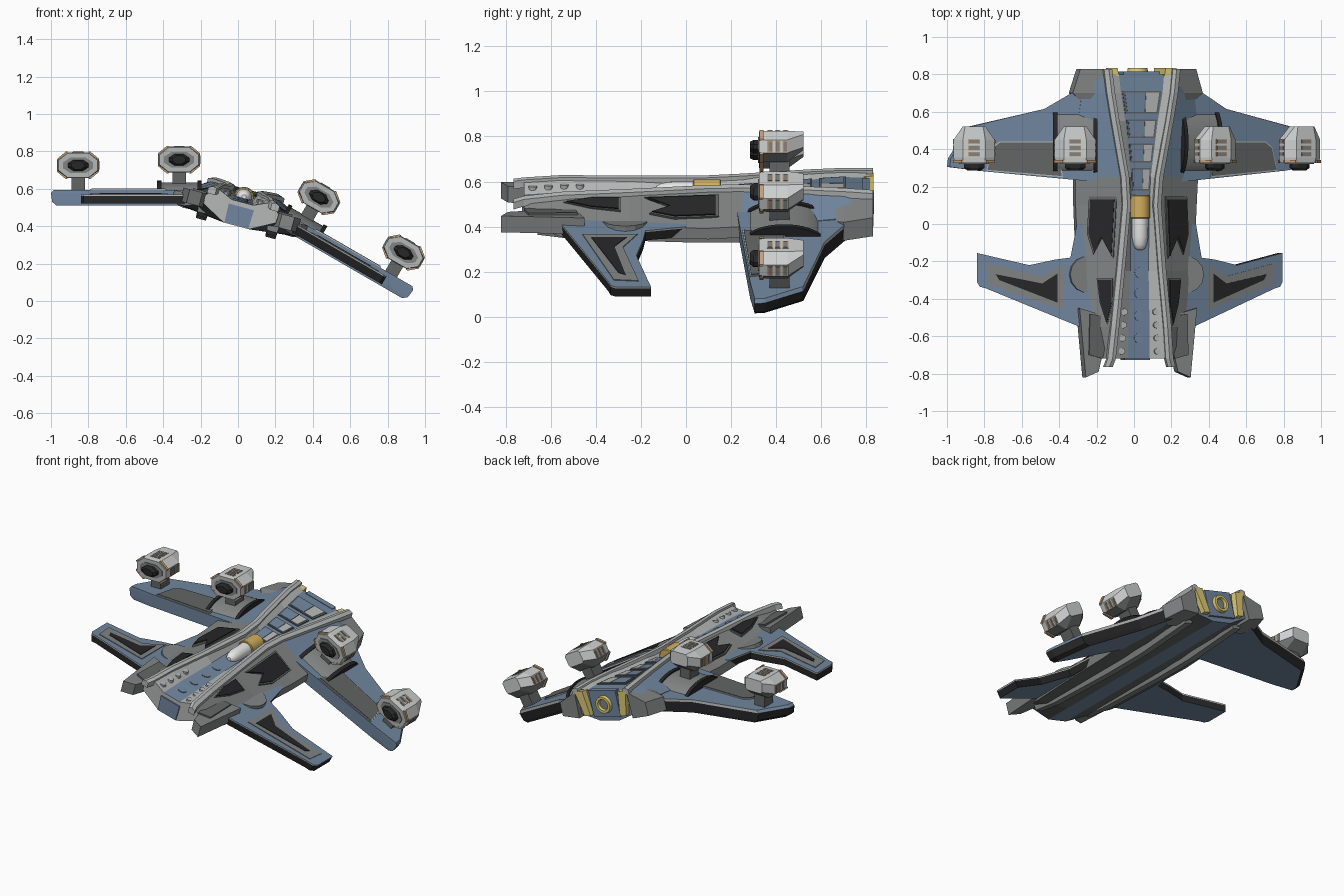
import bpy, bmesh, math
from mathutils import Matrix, Vector

if "Cube" in bpy.data.objects:
    bpy.data.objects.remove(bpy.data.objects["Cube"])

COLORS = {
    "steel_blue": (.165, .24, .345), "light_gray": (.46, .48, .47), "mid_gray": (.22, .23, .23),
    "dark_gray": (.125, .13, .13), "black": (.02, .02, .022), "gold": (.64, .43, .11),
    "pale_yellow": (.72, .60, .18), "orange": (.55, .36, .22), "white": (.85, .85, .84),
    "pale_gray": (.62, .64, .64)}
MATS = {}
for n, c in COLORS.items():
    MATS[n] = bpy.data.materials.new(n)
    MATS[n].diffuse_color = (*c, 1)

# Frames: the whole craft is banked 15 degrees and the wings droop 15 degrees
R = lambda deg: Matrix.Rotation(math.radians(deg), 4, 'Y')
BODY = Matrix.Translation((.04, 0, .585)) @ R(15)
def side_frame(side, droop=0, at=(0, 0, 0)):
    return BODY @ Matrix.Diagonal((side, 1, 1, 1)) @ Matrix.Translation(at) @ R(droop)

def loft(name, rings, M, color, rule=None, smooth=False):
    """Skin rings of points; rule(normal, centre) may return another colour."""
    bm = bmesh.new()
    vs = [[bm.verts.new(p) for p in r] for r in rings]
    n = len(rings[0])
    for a, b in zip(vs, vs[1:]):
        for i in range(n):
            bm.faces.new((a[i], a[(i + 1) % n], b[(i + 1) % n], b[i]))
    bm.faces.new(vs[0])
    bm.faces.new(vs[-1])
    bmesh.ops.recalc_face_normals(bm, faces=bm.faces)
    me = bpy.data.meshes.new(name)
    used = [color]
    for f in bm.faces:
        c = (rule(f.normal, f.calc_center_median()) if rule else None) or color
        if c not in used:
            used.append(c)
        f.material_index = used.index(c)
        f.smooth = smooth
    bm.transform(M)
    if M.determinant() < 0:
        bmesh.ops.reverse_faces(bm, faces=bm.faces)
    bm.to_mesh(me)
    bm.free()
    for c in used:
        me.materials.append(MATS[c])
    if smooth:
        me.set_sharp_from_angle(angle=math.radians(35))
    ob = bpy.data.objects.new(name, me)
    bpy.context.collection.objects.link(ob)
    return ob

def prism(name, pts, levels, M, color, rule=None):
    return loft(name, [[(x, y, z) for x, y in pts] for z in levels], M, color, rule)

def box(name, x, y, z, M, color):
    return prism(name, [(x[0], y[0]), (x[1], y[0]), (x[1], y[1]), (x[0], y[1])], z, M, color)

def lathe(name, prof, M, color, cz=0, n=24, rule=None):
    """Round part along y from (y, radius) pairs."""
    ang = [2 * math.pi * i / n for i in range(n)]
    return loft(name, [[(r * math.cos(a), y, cz + r * math.sin(a)) for a in ang] for y, r in prof],
                M, color, rule, True)

def disc(name, x, y, r, z, M, color, n=16):
    return prism(name, [(x + r * math.cos(2 * math.pi * i / n), y + r * math.sin(2 * math.pi * i / n))
                        for i in range(n)], z, M, color)

# Hull: (y, spine half width, spine height, ridge x, ridge height, side x, side height)
SEC = [(-.72, .06, -.06, .15, -.02, .20, -.07), (-.55, .058, -.05, .135, -.005, .30, -.11),
       (-.25, .05, -.04, .105, 0, .32, -.11), (.10, .05, -.03, .075, .01, .335, -.11),
       (.25, .055, -.015, .085, .015, .34, -.10), (.55, .09, 0, .14, .02, .33, -.08),
       (.70, .115, .005, .165, .02, .31, -.07), (.80, .125, 0, .18, .015, .28, -.07)]
hull = []
for y, sp, c, a, t, W, ws in SEC:
    half = [(sp, c), (a, t), (W, ws), (W, ws - .05), (.07, -.19)]
    hull.append([(x, y, z) for x, z in half] + [(-x, y, z) for x, z in reversed(half)])
def hull_color(n, c):
    if n.y < -.9:
        return "light_gray"
    if n.y > .9 or abs(c.x) < .01:
        return "steel_blue"
    if n.z > .2 and n.x * c.x < 0:
        return "light_gray"
    if n.z > .2 and c.y > .25:
        return "steel_blue"
    if n.z < -.5:
        return "dark_gray"
loft("hull", hull, BODY, "mid_gray", hull_color)
loft("bow_plate", [[(-.07, y, -.085), (.07, y, -.085), (.066, y, -.186), (-.066, y, -.186)] for y in (-.728, -.70)],
     BODY, "steel_blue")

def spine_at(y, k):
    for p, q in zip(SEC, SEC[1:]):
        if p[0] <= y <= q[0]:
            return p[k] + (q[k] - p[k]) * (y - p[0]) / (q[0] - p[0])

# Spine ports
for i, y in enumerate((-.26, -.37, -.49, -.61)):
    z = spine_at(y, 2)
    disc(f"spine_port_{i}", 0, y, .027, (z - .02, z + .004), BODY, "steel_blue")

# Canopy windows along the rear spine
for i, (y0, y1) in enumerate(((.18, .30), (.33, .43), (.46, .56), (.59, .71))):
    h0, h1 = spine_at(y0, 1) - .006, spine_at(y1, 1) - .008
    z0, z1 = spine_at(y0, 2), spine_at(y1, 2)
    for nm, k0, k1, e, up, col in (("frame", -1, 1, 0, .006, "dark_gray"),
                                   ("glass", -.88, .15, .008, .009, "steel_blue"),
                                   ("light", .2, .88, .008, .009, "light_gray")):
        low = [(k0 * h0, y0 + e, z0 - .02), (k1 * h0, y0 + e, z0 - .02),
               (k1 * h1, y1 - e, z1 - .02), (k0 * h1, y1 - e, z1 - .02)]
        top = [(x, y, z + .02 + up) for x, y, z in low]
        loft(f"window_{nm}_{i}", [low, top], BODY, col)

# Capsule on the spine: gold collar and white nose
lathe("capsule_collar", [(.03, .05), (.035, .054), (.15, .054), (.155, .05)], BODY, "gold", cz=-.03)
lathe("capsule_nose", [(-.14, .012), (-.13, .026), (-.11, .036), (-.07, .043), (.04, .045)],
      BODY, "white", cz=-.03)

# Stern: main engine
box("stern_block", (-.10, .10), (.78, .815), (-.16, .005), BODY, "steel_blue")
lathe("main_engine_ring", [(.80, .058), (.835, .052), (.835, .036), (.818, .032)], BODY, "pale_yellow", cz=-.08,
      rule=lambda n, c: "mid_gray" if n.y > .9 and abs(c.x) < .01 and abs(c.z + .08) < .01 else None)

def octagon(y, w, top, bot, cx=.05, cz=.04):
    p = [(w, top - cz), (w - cx, top), (-w + cx, top), (-w, top - cz),
         (-w, bot + cz), (-w + cx, bot), (w - cx, bot), (w, bot + cz)]
    return [(x, y, z) for x, z in p]

def pod(tag, s, h, M):
    """Octagonal gun pod on a post."""
    F = M @ Matrix.Translation((s, 0, h))
    loft(f"pod_{tag}", [octagon(.325, .105, .066, -.066), octagon(.355, .11, .07, -.068),
                        octagon(.45, .11, .07, -.068), octagon(.522, .06, .066, -.015, .012, .012)],
         F, "pale_gray", lambda n, c: "light_gray" if n.y < -.7 else "mid_gray" if n.z < -.5 else None)
    loft(f"pod_face_{tag}", [octagon(.320, .08, .042, -.042, .04, .026), octagon(.34, .08, .042, -.042, .04, .026)],
         F, "mid_gray")
    loft(f"pod_barrel_{tag}", [octagon(.285, .035, .022, -.022, .02, .014), octagon(.30, .055, .03, -.03, .03, .02),
                               octagon(.34, .055, .03, -.03, .03, .02)], F, "black")
    box(f"pod_post_{tag}", (-.036, .036), (.37, .46), (-h, -.06), F, "dark_gray")
    for i in range(3):
        y = .36 + i * .034
        box(f"pod_top_slot_frame_{tag}_{i}", (-.032, .032), (y, y + .026), (.05, .072), F, "orange")
        box(f"pod_top_slot_{tag}_{i}", (-.028, .028), (y + .004, y + .022), (.05, .074), F, "mid_gray")
        for k in (-1, 1):
            x = sorted((k * .09, k * .112))
            box(f"pod_side_slot_{tag}_{i}_{k}", x, (y, y + .026), (-.027, .027), F, "orange")
            x = sorted((k * .09, k * .114))
            box(f"pod_side_slot_core_{tag}_{i}_{k}", x, (y + .005, y + .021), (-.022, .022), F, "mid_gray")
    for k in (-1, 1):
        for v in (-1, 1):
            loft(f"pod_trim_{tag}_{k}_{v}", [[(k * .113, y, v * .024), (k * .113, y, v * .034),
                 (k * .066, y, v * .073), (k * .056, y, v * .073), (k * .062, y, v * .062)]
                 for y in (.327, .343)], F, "orange")

REAR = [(1.04, .305), (1.035, .35), (.93, .52), (.52, .615), (.34, .72), (.18, .76), (.18, .22), (.40, .24),
        (.88, .285)]
FORE = [(.88, -.155), (.60, -.22), (.46, -.19), (.38, -.18), (.345, 0), (.22, 0), (.22, -.58), (.33, -.55),
        (.83, -.345), (.865, -.335), (.88, -.31)]
def arc(s, r, h):
    return [(s, .435 + r * math.cos(math.pi * i / 20), -.03 + h * math.sin(math.pi * i / 20)) for i in range(21)]

for side, tag in ((1, "right"), (-1, "left")):
    B, W = side_frame(side), side_frame(side, 15)
    D = side_frame(side, 25, (.09, 0, .008))      # sloping side deck
    # Main wing with black edge, panel and drum; the tip is rounded off
    tip = lambda z, d: [(x - (d if x > .9 else 0), y, z) for x, y in REAR]
    loft(f"main_wing_{tag}", [tip(-.075, .03), tip(-.055, .006), tip(-.008, 0), tip(.008, .015)], W, "steel_blue",
         lambda n, c: "black" if abs(n.z) < .8 and n.y > -.5 and c.z < -.01 else
         "light_gray" if n.y > .5 else None)
    P = [(.45, .44), (.76, .44), (.80, .41), (.83, .285), (.42, .25)]
    prism(f"wing_panel_rim_{tag}", P, (0, .013), W, "light_gray")
    prism(f"wing_panel_{tag}", [(.63 + (x - .63) * .97, .355 + (y - .355) * .94) for x, y in P], (0, .017), W,
          "dark_gray")
    loft(f"wing_drum_{tag}", [arc(.25, .172, .078), arc(.46, .172, .078)], W, "mid_gray", smooth=True)
    for s0 in (.235, .45):
        loft(f"drum_rim_{tag}_{s0}", [arc(s0, .18, .088), arc(s0 + .022, .18, .088)], W, "black", smooth=True)
    pod("inner_" + tag, .355, .17, W)
    pod("outer_" + tag, .895, .14, W)
    # Fore wing with dark inlay
    prism(f"fore_wing_{tag}", FORE, (-.065, -.023, -.015), W, "steel_blue",
          lambda n, c: ("black" if c.z < -.03 else "light_gray") if abs(n.z) < .5 else None)
    prism(f"fore_wing_frame_{tag}", [(.83, -.21), (.82, -.32), (.415, -.46), (.415, -.215), (.53, -.28)],
          (-.02, -.011), W, "mid_gray")
    prism(f"fore_wing_inlay_{tag}", [(.78, -.268), (.76, -.30), (.45, -.42), (.45, -.265), (.53, -.318)],
          (-.02, -.008), W, "black")
    # Long light ridge rails beside the spine
    loft(f"ridge_rail_{tag}", [[(a - .012, y, t - .03), (a - .012, y, t + .006), (a + .008, y, t + .012),
                                (a + .032, y, t + .002), (a + .032, y, t - .03)]
                               for y, sp, c, a, t, w, ws in [(-.765, 0, 0, .165, -.03, 0, 0)] + SEC[:-1] +
                               [(.83, 0, 0, .18, .015, 0, 0)]], B, "light_gray")
    for i, y in enumerate((-.47, -.54, -.61, -.68)):
        x = (spine_at(y, 1) + spine_at(y, 3)) / 2 - .004
        z = (spine_at(y, 2) + spine_at(y, 4)) / 2
        disc(f"ridge_port_{tag}_{i}", x, y, .018, (z - .02, z + .005), B, "light_gray", 12)
    # Deck chevrons
    big = [(.06, .13), (.19, .13), (.20, -.05), (.17, -.15), (.13, -.07), (.075, -.17)]
    small = [(.075, -.30), (.15, -.30), (.135, -.42), (.10, -.53), (.075, -.42)]
    for nm, pts in (("large", big), ("small", small)):
        cx = sum(p[0] for p in pts) / len(pts)
        cy = sum(p[1] for p in pts) / len(pts)
        prism(f"{nm}_chevron_rim_{tag}", [(cx + (x - cx) * 1.15, cy + (y - cy) * 1.1) for x, y in pts],
              (-.02, .006), D, "dark_gray")
        prism(f"{nm}_chevron_{tag}", pts, (-.02, .012), D, "black")
    # Side lobe, bow prong, belly rail
    disc(f"side_lobe_{tag}", .27, -.27, .10, (-.15, -.09), B, "mid_gray", 14)
    prism(f"bow_prong_{tag}", [(.325, -.45), (.29, -.82), (.22, -.79), (.15, -.5)], (-.14, -.065), B, "mid_gray")
    prism(f"bow_prong_cap_{tag}", [(.27, -.48), (.275, -.70), (.20, -.72), (.15, -.5)], (-.10, -.055), B, "dark_gray")
    loft(f"belly_rail_{tag}", [[(.155, y, -.13), (.225, y, -.13), (.22, y, z), (.165, y, z)]
                               for y, z in ((-.66, -.17), (-.5, -.19), (0, -.205), (.3, -.205), (.72, -.18))],
         B, "mid_gray")
    # Stern shoulder and side engine
    loft(f"stern_shoulder_{tag}", [[(.195, y, t), (w, y, t - .065), (w, y, t - .15), (.2, y, -.165)]
                                   for y, w, t in ((.64, .30, -.02), (.70, .36, -.01), (.83, .32, 0))],
         B, "mid_gray")
    loft(f"side_engine_{tag}", [[(.11, y, -.15), (.155, y, -.15), (.20 - k, y, .005), (.125 + k, y, .005)]
                                for y, k in ((.79, 0), (.833, .008))], B, "pale_yellow")

for m in bpy.data.materials:
    if m.users and not m.is_grease_pencil:
        m.use_nodes = True
        m.node_tree.nodes["Principled BSDF"].inputs["Base Color"].default_value = m.diffuse_color
